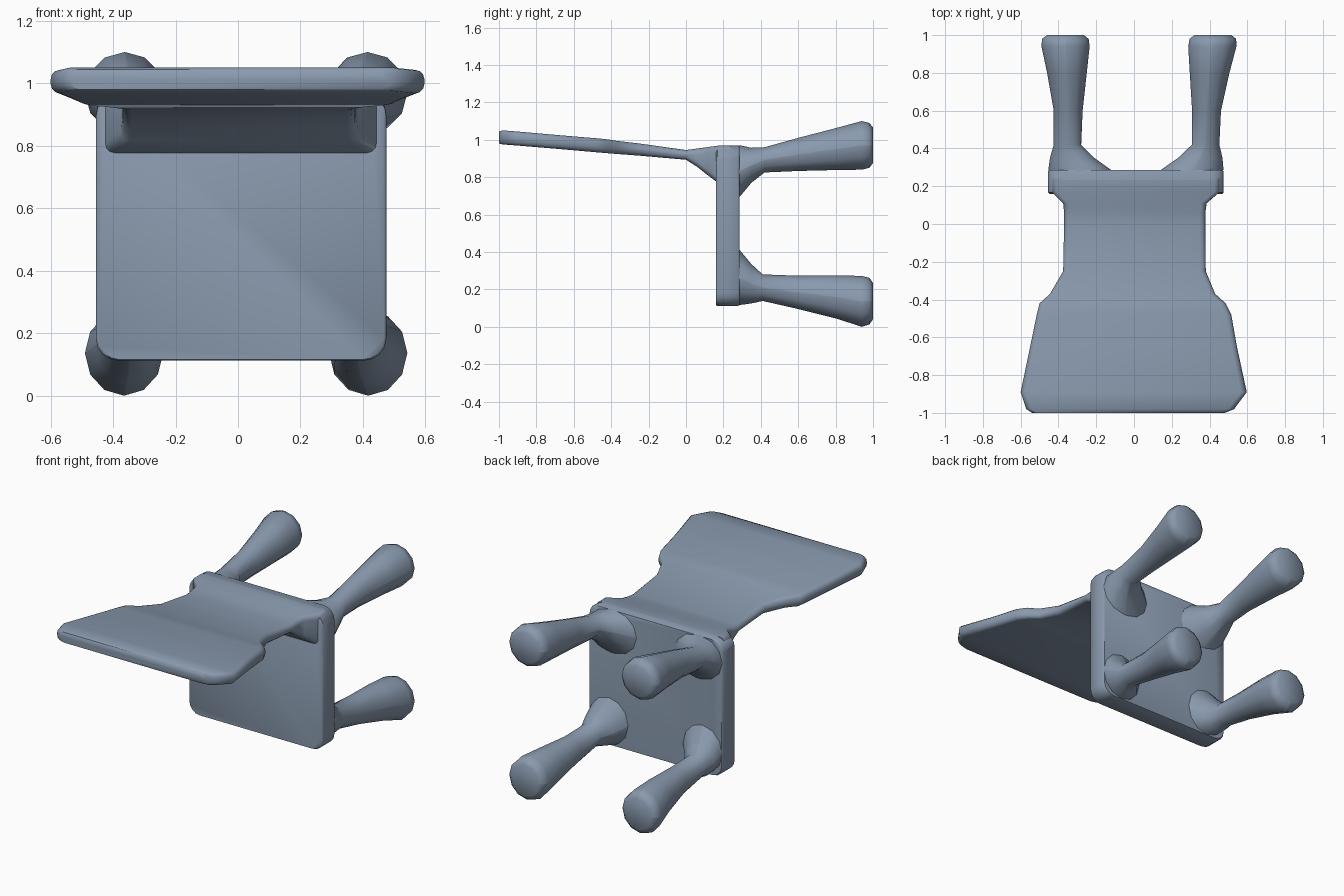
import bpy, bmesh, math

slate = bpy.data.materials.new("slate")
slate.diffuse_color = (0.25, 0.32, 0.42, 1)


def ring(x0, x1, z0, z1, r, k):
    """Rounded rectangle outline in the xz plane."""
    rx, rz = min(r, (x1 - x0) / 2 - 0.001), min(r, (z1 - z0) / 2 - 0.001)
    centres = [(x1 - rx, z1 - rz), (x0 + rx, z1 - rz), (x0 + rx, z0 + rz), (x1 - rx, z0 + rz)]
    pts = []
    for q, (cx, cz) in enumerate(centres):
        for i in range(k + 1):
            a = (q + i / k) * math.pi / 2
            pts.append((cx + rx * math.cos(a), cz + rz * math.sin(a)))
    return pts


def loft(name, sections, r, k, angle=50):
    """Skin sections (y, x0, x1, z0, z1) along y and cap both ends."""
    bm = bmesh.new()
    rings = [[bm.verts.new((x, s[0], z)) for x, z in ring(*s[1:], r, k)] for s in sections]
    n = len(rings[0])
    for a, b in zip(rings, rings[1:]):
        for i in range(n):
            j = (i + 1) % n
            bm.faces.new((a[i], a[j], b[j], b[i]))
    bm.faces.new(rings[0])
    bm.faces.new(rings[-1])
    bmesh.ops.remove_doubles(bm, verts=bm.verts, dist=0.0001)
    bmesh.ops.recalc_face_normals(bm, faces=bm.faces)
    mesh = bpy.data.meshes.new(name)
    bm.to_mesh(mesh)
    bm.free()
    mesh.materials.append(slate)
    ob = bpy.data.objects.new(name, mesh)
    bpy.context.collection.objects.link(ob)
    bpy.ops.object.select_all(action='DESELECT')
    ob.select_set(True)
    bpy.context.view_layer.objects.active = ob
    bpy.ops.object.shade_smooth_by_angle(angle=math.radians(angle))
    return ob


# Seat: upright slab, the chair is lying on its back
loft("seat", [
    (0.16, -0.448, 0.468, 0.115, 0.95),
    (0.168, -0.455, 0.475, 0.112, 0.965),
    (0.278, -0.455, 0.475, 0.112, 0.97),
    (0.287, -0.448, 0.468, 0.115, 0.965),
], 0.07, 4)

# Backrest: thin panel, narrow waist, flared towards its free end
loft("backrest", [
    (-1.00, -0.54, 0.48, 0.98, 1.045),
    (-0.98, -0.57, 0.53, 0.975, 1.05),
    (-0.89, -0.60, 0.597, 0.968, 1.043),
    (-0.65, -0.55, 0.545, 0.948, 1.022),
    (-0.48, -0.515, 0.515, 0.933, 1.008),
    (-0.42, -0.50, 0.485, 0.928, 1.002),
    (-0.37, -0.445, 0.43, 0.924, 0.994),
    (-0.25, -0.375, 0.38, 0.915, 0.98),
    (0.00, -0.37, 0.378, 0.893, 0.945),
    (0.06, -0.37, 0.378, 0.855, 0.953),
    (0.11, -0.375, 0.385, 0.815, 0.96),
    (0.17, -0.435, 0.455, 0.77, 0.968),
    (0.24, -0.435, 0.455, 0.77, 0.968),
], 0.03, 3)

# Legs: webbed root, slim neck, swollen foot; (y, outer, inner, z low, z high)
upper = [
    (0.27, 0.452, 0.10, 0.68, 0.968),
    (0.30, 0.452, 0.14, 0.71, 0.968),
    (0.35, 0.445, 0.21, 0.77, 0.957),
    (0.42, 0.425, 0.28, 0.825, 0.96),
    (0.60, 0.425, 0.272, 0.833, 1.01),
    (0.80, 0.46, 0.25, 0.838, 1.062),
    (0.94, 0.49, 0.235, 0.84, 1.10),
    (0.98, 0.487, 0.24, 0.85, 1.09),
    (1.00, 0.46, 0.265, 0.875, 1.065),
]
lower = [
    (0.27, 0.452, 0.17, 0.115, 0.43),
    (0.30, 0.45, 0.19, 0.118, 0.395),
    (0.35, 0.445, 0.235, 0.125, 0.335),
    (0.41, 0.425, 0.28, 0.138, 0.28),
    (0.60, 0.425, 0.272, 0.095, 0.273),
    (0.80, 0.46, 0.25, 0.045, 0.275),
    (0.94, 0.49, 0.24, 0.0, 0.272),
    (0.98, 0.487, 0.245, 0.012, 0.262),
    (1.00, 0.46, 0.27, 0.04, 0.235),
]
for level, rows in (("upper", upper), ("lower", lower)):
    for side, sign in (("left", -1), ("right", 1)):
        secs = []
        for y, out, inn, z0, z1 in rows:
            # the right legs sit slightly further out towards the feet
            t = 0.02 + 0.035 * max(0, y - 0.28) / 0.72 if sign > 0 else 0
            xs = sorted((sign * (out + t), sign * (inn + t)))
            secs.append((y, *xs, z0, z1))
        loft(f"{level}_{side}_leg", secs, 0.15, 3)
